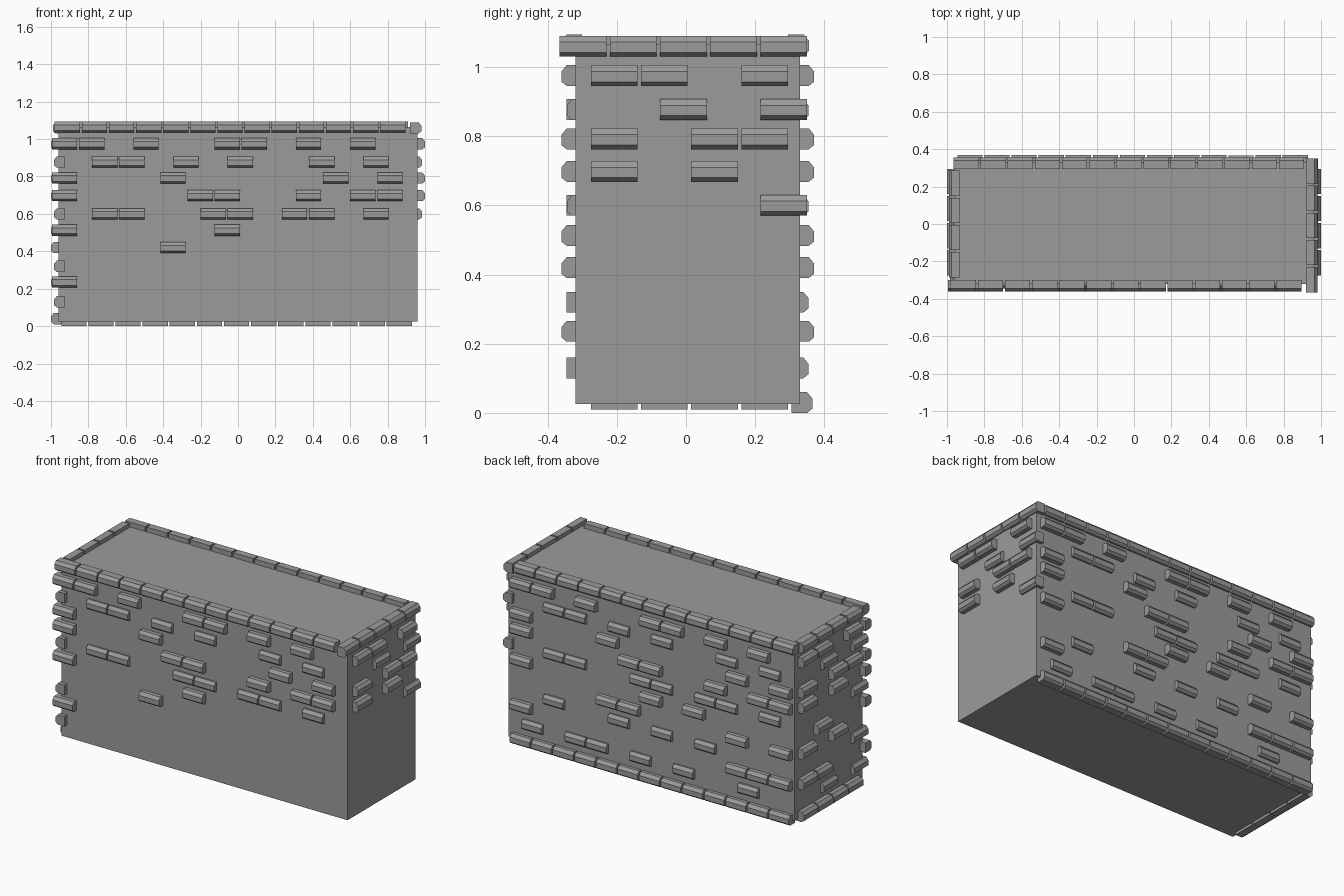
import bpy
import bmesh
from mathutils import Vector

default_cube = bpy.data.objects.get("Cube")
if default_cube:
    bpy.data.objects.remove(default_cube, do_unlink=True)

# One stone colour for everything
stone = bpy.data.materials.new("grey_stone")
stone.use_nodes = True
stone.diffuse_color = (0.33, 0.33, 0.33, 1)
stone.node_tree.nodes["Principled BSDF"].inputs["Base Color"].default_value = stone.diffuse_color

PITCH = 0.145     # spacing of bricks along a course
LENGTH = 0.135
HEIGHT = 0.06
DEPTH = 0.06
BEVEL = 0.015

# Heights of the brick courses, from the top down
COURSE_Z = [0.975, 0.877, 0.792, 0.698, 0.6, 0.513, 0.42, 0.32, 0.236, 0.13]
STAGGERED = (1, 4, 7, 9)


def make_object(name, bm):
    bmesh.ops.recalc_face_normals(bm, faces=bm.faces)
    mesh = bpy.data.meshes.new(name)
    bm.to_mesh(mesh)
    bm.free()
    mesh.materials.append(stone)
    obj = bpy.data.objects.new(name, mesh)
    bpy.context.collection.objects.link(obj)
    return obj


def add_brick(bm, along, out, start, outer, z):
    """Extrude a brick section with bevelled outer edges along a wall."""
    low, high = z - HEIGHT / 2, z + HEIGHT / 2
    profile = [
        (outer - DEPTH, low), (outer - BEVEL, low), (outer, low + 0.012),
        (outer, high - 0.018), (outer - BEVEL, high), (outer - DEPTH, high),
    ]
    ends = []
    for u in (start, start + LENGTH):
        ends.append([bm.verts.new(along * u + out * d + Vector((0, 0, h)))
                     for d, h in profile])
    a, b = ends
    bm.faces.new(a)
    bm.faces.new(b[::-1])
    count = len(profile)
    for i in range(count):
        j = (i + 1) % count
        bm.faces.new((a[i], b[i], b[j], a[j]))


def build_wall(name, along, out, face, origin, stagger_origin, courses):
    """Scatter protruding bricks; staggered courses stand out less."""
    bm = bmesh.new()
    for row, columns in enumerate(courses):
        staggered = row in STAGGERED
        first = stagger_origin if staggered else origin
        outer = face + (0.024 if staggered else 0.04)
        for k in columns:
            add_brick(bm, along, out, first + PITCH * k, outer, COURSE_Z[row])
    make_object(name, bm)


def build_course(name, along, out, first, count, outer, z):
    """One unbroken course of bricks."""
    bm = bmesh.new()
    for k in range(count):
        add_brick(bm, along, out, first + PITCH * k, outer, z)
    make_object(name, bm)


X, Y = Vector((1, 0, 0)), Vector((0, 1, 0))

# Plain wall block
bm = bmesh.new()
bmesh.ops.create_cube(bm, size=1)
for v in bm.verts:
    v.co.x *= 1.92
    v.co.y = v.co.y * 0.65 + 0.005
    v.co.z = 1.065 if v.co.z > 0 else 0.025
make_object("wall_block", bm)

# Upper brick pattern shared by the opposite walls
long_upper = [
    (0, 1, 3, 6, 7, 9, 11), (1, 2, 4, 6, 9, 11), (0, 4, 10, 12),
    (0, 5, 6, 9, 11, 12), (1, 2, 5, 6, 8, 9, 11),
]
short_upper = [(0, 1, 3), (2, 4), (0, 2, 3), (0, 2), (4,)]

# Front and +x walls lose their bricks towards the ground
front_lower = [(0, 6), (4,), (), (0,)]
build_wall("front_bricks", X, -Y, 0.32, -0.995, -0.925, long_upper + front_lower)
build_wall("left_side_bricks", Y, X, 0.96, -0.275, -0.365, short_upper)

# Back and -x walls are bricked to the ground
back_lower = [(0, 6, 8), (4, 5, 10, 12), (1, 4, 6, 8), (0, 10, 11, 12),
              (0, 2, 3, 5, 7, 10)]
side_lower = [(1,), (0, 2), (4,), (0, 1), (2, 4)]
build_wall("back_bricks", -X, Y, 0.33, -0.93, -0.86, long_upper + back_lower)
build_wall("right_side_bricks", -Y, -X, 0.96, -0.295, -0.37, short_upper + side_lower)

# Coping around the top
build_course("front_coping", X, -Y, -0.98, 13, 0.36, 1.064)
build_course("back_coping", -X, Y, -0.91, 13, 0.355, 1.064)
build_course("left_side_coping", Y, X, -0.365, 5, 0.98, 1.06)
build_course("right_side_coping", -Y, -X, -0.285, 4, 0.99, 1.06)

# Footing courses along the back and -x walls
build_course("back_footing", -X, Y, -0.93, 13, 0.365, 0.03)
build_course("right_side_footing", -Y, -X, -0.295, 4, 1.0, 0.04)
